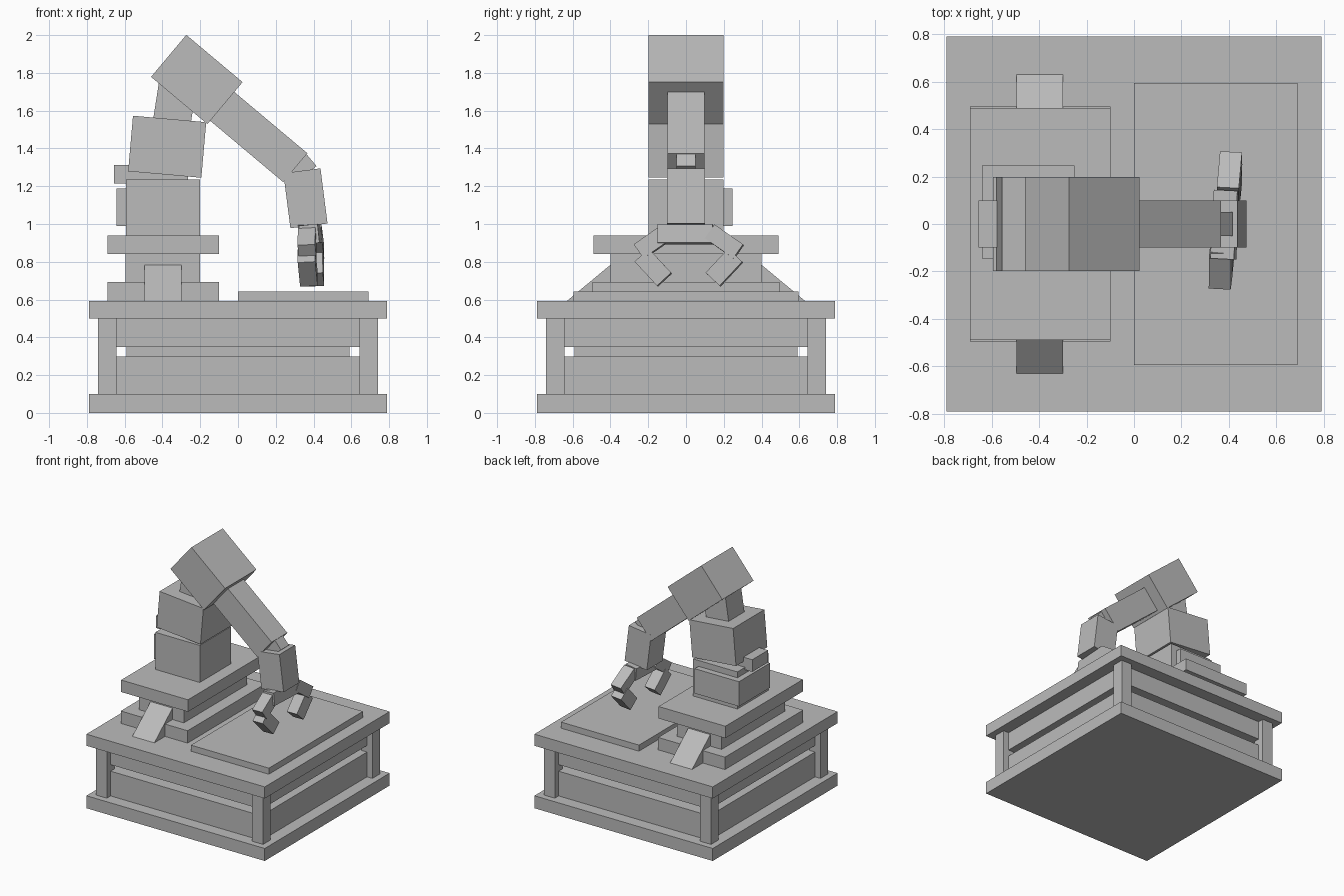
import bpy, bmesh
from math import radians
from mathutils import Matrix, Euler, Vector

if "Cube" in bpy.data.objects:
    bpy.data.objects.remove(bpy.data.objects["Cube"])

grey = bpy.data.materials.new("plain_grey")
grey.diffuse_color = (0.5, 0.5, 0.5, 1)
grey.use_nodes = True
grey.node_tree.nodes["Principled BSDF"].inputs["Base Color"].default_value = grey.diffuse_color


def finish(name, bm):
    bmesh.ops.recalc_face_normals(bm, faces=bm.faces)
    me = bpy.data.meshes.new(name)
    bm.to_mesh(me)
    bm.free()
    me.materials.append(grey)
    ob = bpy.data.objects.new(name, me)
    bpy.context.collection.objects.link(ob)
    return ob


def box(name, centre, size, rot=(0, 0, 0)):
    """Box from its centre, full size and rotation in degrees."""
    bm = bmesh.new()
    bmesh.ops.create_cube(bm, size=1)
    turn = Euler([radians(a) for a in rot]).to_matrix().to_4x4()
    bm.transform(Matrix.Translation(centre) @ turn @ Matrix.Diagonal((*size, 1)))
    return finish(name, bm)


def span(name, x, y, z):
    """Upright box from its limits on each axis."""
    lims = (x, y, z)
    return box(name, [(a + b) / 2 for a, b in lims], [b - a for a, b in lims])


def sym(v):
    return (-v, v)


# Table: slabs, corner legs, side panels and core
span("table_base", sym(.79), sym(.79), (0, .1))
span("table_top", sym(.79), sym(.79), (.5, .593))
span("table_core", sym(.59), sym(.59), (.1, .5))
span("lower_panels", sym(.692), sym(.692), (.1, .298))
span("upper_panels", sym(.692), sym(.692), (.35, .5))
for sx in (-1, 1):
    for sy in (-1, 1):
        box("table_leg", (sx * .692, sy * .692, .3), (.096, .096, .4))

# Work mat
span("work_mat", (0, .69), sym(.595), (.593, .642))

# Stepped pedestal
span("pedestal_base", (-.692, -.1), sym(.495), (.593, .692))
span("pedestal_middle", (-.595, -.2), sym(.4), (.692, .842))
span("pedestal_top", (-.692, -.1), sym(.49), (.842, .938))

# Sloped braces on both sides of the pedestal
for s in (-1, 1):
    bm = bmesh.new()
    prof = [(.3, .593), (.63, .593), (.39, .792), (.3, .792)]
    f = bm.faces.new([bm.verts.new((-.495, s * y, z)) for y, z in prof])
    ext = bmesh.ops.extrude_face_region(bm, geom=[f])["geom"]
    bmesh.ops.translate(bm, vec=Vector((.195, 0, 0)),
                        verts=[v for v in ext if isinstance(v, bmesh.types.BMVert)])
    finish("pedestal_brace", bm)

# Turning column with offset covers
span("column", (-.594, -.2), sym(.198), (.938, 1.235))
span("column_cover", (-.642, -.25), (-.145, .247), (.99, 1.188))
span("rear_block", (-.657, -.265), sym(.1), (1.215, 1.312))

# Shoulder, neck and elbow blocks
box("shoulder", (-.375, 0, 1.409), (.389, .396, .295), (0, 5, 0))
box("neck", (-.333, 0, 1.65), (.2, .2, .32), (0, 8.8, 0))
box("elbow", (-.218, 0, 1.765), (.389, .396, .29), (0, 40, 0))

# Forearm, joint and wrist
box("forearm", (.101, 0, 1.468), (.528, .198, .199), (0, 40, 0))
box("wrist_joint", (.333, 0, 1.296), (.09, .1, .14), (0, 50, 0))
box("wrist", (.357, 0, 1.136), (.198, .199, .294), (0, -7.3, 0))

# Gripper: palm and two bent fingers
box("palm", (.384, -.003, .946), (.1, .29, .1), (0, -6, -3))
for side, x, y in ((-1, .366, -.173), (1, .403, .203)):
    box("finger_upper", (x, y, .906), (.093, .185, .09), (-35 * side, -3, -3))
    box("finger_lower", (x + .003, y, .769), (.093, .175, .102), (47 * side, -3, -3))
